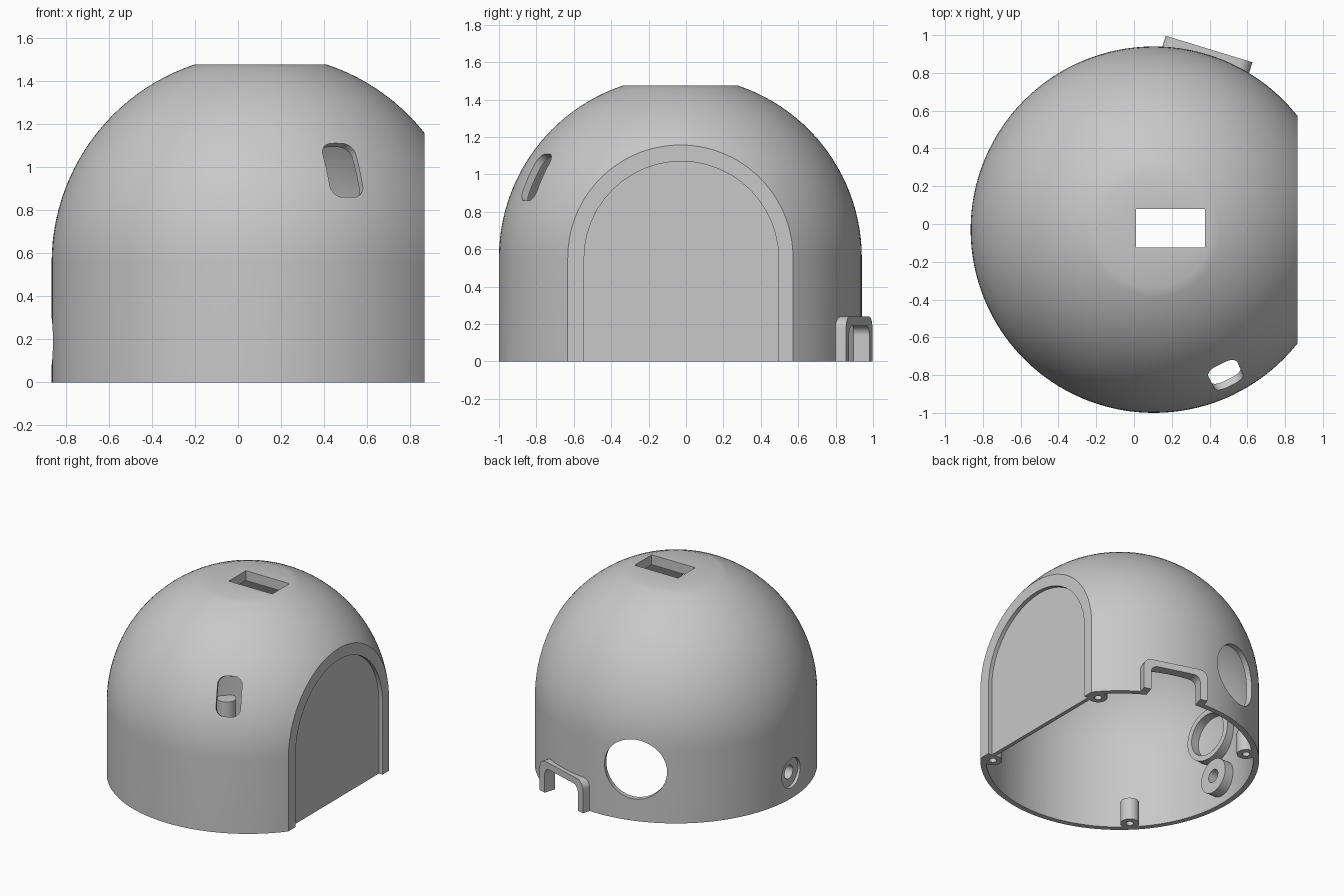
import bpy, bmesh, math
from mathutils import Matrix, Vector

cube = bpy.data.objects.get("Cube")
if cube:
    bpy.data.objects.remove(cube, do_unlink=True)

CX, CY, SPRING = 0.105, -0.03, 0.555   # dome axis and height where the dome starts
R_OUT, R_IN = 0.97, 0.93

grey = bpy.data.materials.new("plain_grey")
grey.use_nodes = True
grey.diffuse_color = (0.58, 0.58, 0.58, 1)
grey.node_tree.nodes["Principled BSDF"].inputs["Base Color"].default_value = grey.diffuse_color


def finish(name, bm):
    bmesh.ops.remove_doubles(bm, verts=bm.verts, dist=1e-5)
    bmesh.ops.recalc_face_normals(bm, faces=bm.faces)
    mesh = bpy.data.meshes.new(name)
    bm.to_mesh(mesh)
    bm.free()
    mesh.materials.append(grey)
    obj = bpy.data.objects.new(name, mesh)
    bpy.context.collection.objects.link(obj)
    return obj


def dome(name, radius, bottom, top):
    """Lathed cylinder with a spherical cap cut flat at the top."""
    end = math.asin((top - SPRING) / radius)
    profile = [(0, bottom), (radius, bottom)]
    profile += [(radius * math.cos(end * i / 24), SPRING + radius * math.sin(end * i / 24))
                for i in range(25)]
    profile.append((0, top))
    bm = bmesh.new()
    verts = [bm.verts.new((CX + r, CY, z)) for r, z in profile]
    edges = [bm.edges.new(pair) for pair in zip(verts, verts[1:])]
    bmesh.ops.spin(bm, geom=verts + edges, cent=(CX, CY, 0), axis=(0, 0, 1),
                   angle=math.tau, steps=128, use_merge=True)
    return finish(name, bm)


def rounded(width, low, high, r):
    """Outline of a rounded rectangle."""
    pts = []
    for k, (su, v) in enumerate([(1, high - r), (-1, high - r), (-1, low + r), (1, low + r)]):
        for i in range(13):
            a = (k + i / 12) * math.pi / 2
            pts.append((su * (width / 2 - r) + r * math.cos(a), v + r * math.sin(a)))
    return pts


def circle(r):
    return rounded(2 * r, -r, r, r)


def prism(name, outline, near, far, origin, azimuth=0, elevation=0):
    """Outline extruded along a direction, measured from the origin."""
    a, e = math.radians(azimuth), math.radians(elevation)
    n = Vector((math.cos(a) * math.cos(e), math.sin(a) * math.cos(e), math.sin(e)))
    u = Vector((-math.sin(a), math.cos(a), 0))
    frame = Matrix((u, n.cross(u), n)).transposed()
    bm = bmesh.new()
    verts = [bm.verts.new(Vector(origin) + frame @ Vector((p, q, near))) for p, q in outline]
    bmesh.ops.remove_doubles(bm, verts=verts, dist=1e-5)
    face = bm.faces.new([v for v in verts if v.is_valid])
    out = bmesh.ops.extrude_face_region(bm, geom=[face])
    moved = [g for g in out["geom"] if isinstance(g, bmesh.types.BMVert)]
    bmesh.ops.translate(bm, verts=moved, vec=n * (far - near))
    return finish(name, bm)


def box(name, lo, hi):
    bm = bmesh.new()
    bmesh.ops.create_cube(bm, size=1)
    for v in bm.verts:
        v.co = [l + (c + 0.5) * (h - l) for c, l, h in zip(v.co, lo, hi)]
    return finish(name, bm)


def combine(target, tool, operation="DIFFERENCE"):
    mod = target.modifiers.new("combine", "BOOLEAN")
    mod.operation, mod.object, mod.solver = operation, tool, "EXACT"
    bpy.context.view_layer.objects.active = target
    bpy.ops.object.modifier_apply(modifier=mod.name)
    bpy.data.objects.remove(tool, do_unlink=True)


def smooth(obj):
    bpy.ops.object.select_all(action="DESELECT")
    obj.select_set(True)
    bpy.context.view_layer.objects.active = obj
    bpy.ops.object.shade_smooth_by_angle(angle=math.radians(25))


def axis(z):
    return (CX, CY, z)


# Outer shell with one flat side and a raised frame around the cable opening
shell = dome("dome_shell", R_OUT, -0.1, 1.475)
combine(shell, box("side_cut", (0.865, -2, -1), (2, 2, 3)))
combine(shell, prism("port_frame", rounded(0.48, -0.2, 0.24, 0.06), 0.85, 1.0, axis(0), 73), "UNION")

# Hollow inside, stopping short of the flat side and the flat top
cavity = dome("cavity", R_IN, -0.3, 1.40)
combine(cavity, box("cavity_side", (0.805, -2, -1), (2, 2, 3)))
combine(shell, cavity)

# Arched recess in the flat side
combine(shell, prism("arch_recess", rounded(1.04, -0.6, 1.07, 0.52), 0.835, 1.2, (0, -0.025, 0)))

# Cable opening, front slot, top window, round port and screw recess
combine(shell, prism("port_cut", rounded(0.37, -0.25, 0.19, 0.05), 0.7, 1.2, axis(0), 73))
combine(shell, prism("slot_cut", rounded(0.17, -0.14, 0.14, 0.06), 0.7, 1.2, axis(SPRING), -63.7, 26.6))
combine(shell, box("window_cut", (0.01, -0.125, 1.2), (0.375, 0.08, 1.7)))
combine(shell, prism("round_port_cut", circle(0.225), 0.6, 1.2, axis(0.39), 108))
combine(shell, prism("screw_recess", circle(0.11), 0.945, 1.2, axis(0.19), 180))
combine(shell, prism("screw_hole", circle(0.05), 0.7, 1.2, axis(0.19), 180))
combine(shell, box("ground_cut", (-2, -2, -1), (2, 2, 0)))
smooth(shell)

# Collar behind the screw hole
collar = prism("screw_collar", circle(0.13), 0.85, 0.942, axis(0.19), 180)
combine(collar, prism("collar_hole", circle(0.05), 0.7, 1.2, axis(0.19), 180))
smooth(collar)

# Round holder ring on the inner wall
ring = prism("holder_ring", circle(0.2), 0.85, 0.94, axis(0.55), 184)
combine(ring, prism("ring_hole", circle(0.16), 0.7, 1.2, axis(0.55), 184))
smooth(ring)

# Four screw posts around the base
for side, px, py in (("right", 0.675, 0.57), ("left", -0.62, 0.63)):
    for end, sign in (("front", -1), ("back", 1)):
        spot = (CX + px, CY + sign * py, 0)
        post = prism(f"{end}_{side}_post", circle(0.065), 0, 0.17, spot, 0, 90)
        combine(post, prism("post_hole", circle(0.026), -0.1, 0.12, spot, 0, 90))
        smooth(post)
